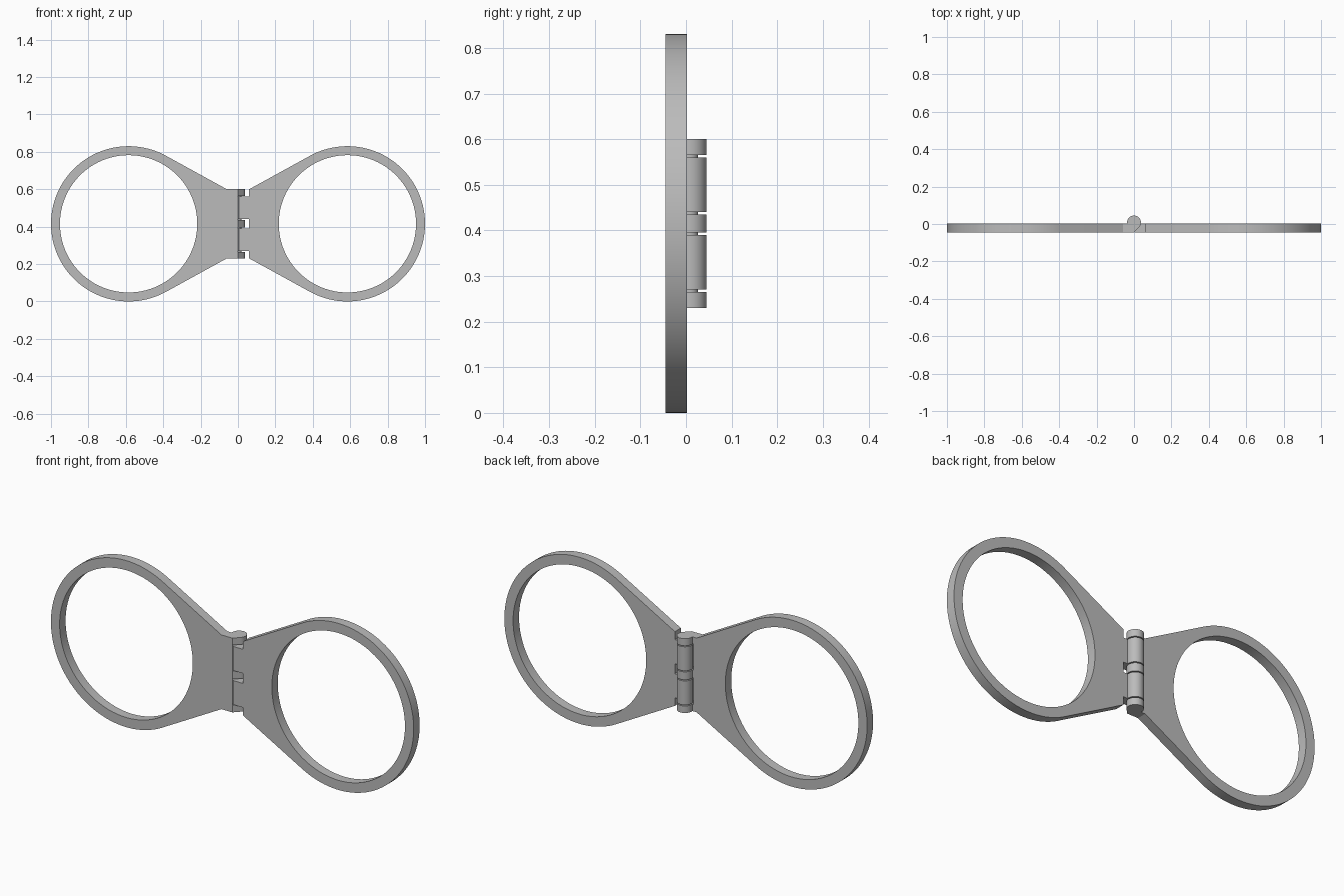
import bpy, bmesh
from math import sin, cos, pi, acos, atan2, hypot, radians

if "Cube" in bpy.data.objects:
    bpy.data.objects.remove(bpy.data.objects["Cube"], do_unlink=True)

grey = bpy.data.materials.new("satin_grey")
grey.use_nodes = True
grey.diffuse_color = (0.5, 0.5, 0.5, 1)
grey.node_tree.nodes["Principled BSDF"].inputs["Base Color"].default_value = (0.5, 0.5, 0.5, 1)

FRONT, BACK = -0.045, 0.002        # plate faces in y
RING_X, MID_Z, OUTER, INNER = 0.585, 0.415, 0.415, 0.367
NECK_X, NECK_H = 0.06, 0.185       # where the plate meets the hinge
PIN_Y, BARREL = 0.008, 0.037       # hinge axis and radius


def arc(cx, cy, r, start, end, count):
    steps = [start + (end - start) * i / count for i in range(count + 1)]
    return [(cx + r * cos(a), cy + r * sin(a)) for a in steps]


def prism(name, loops, place, depth):
    """Fill the outline (further loops are holes) and extrude it along depth."""
    bm = bmesh.new()
    edges = []
    for loop in loops:
        vs = [bm.verts.new(place(*p)) for p in loop]
        edges += [bm.edges.new((v, vs[i - 1])) for i, v in enumerate(vs)]
    bmesh.ops.triangle_fill(bm, edges=edges, use_beauty=True)
    new = bmesh.ops.extrude_face_region(bm, geom=bm.faces[:])["geom"]
    bmesh.ops.translate(bm, vec=depth, verts=[g for g in new if isinstance(g, bmesh.types.BMVert)])
    bmesh.ops.recalc_face_normals(bm, faces=bm.faces[:])
    mesh = bpy.data.meshes.new(name)
    bm.to_mesh(mesh)
    bm.free()
    mesh.materials.append(grey)
    obj = bpy.data.objects.new(name, mesh)
    bpy.context.collection.objects.link(obj)
    bpy.ops.object.select_all(action='DESELECT')
    obj.select_set(True)
    bpy.context.view_layer.objects.active = obj
    bpy.ops.object.shade_smooth_by_angle(angle=radians(30))
    return obj


# Ring plates: a round frame whose edges run tangent into the hinge neck
dx, dz = NECK_X - RING_X, NECK_H
tangent = atan2(dz, dx) - acos(OUTER / hypot(dx, dz))
for side, name in ((1, "left_ring_plate"), (-1, "right_ring_plate")):
    outer = arc(RING_X, MID_Z, OUTER, -tangent, tangent, 80)
    outer += [(NECK_X, MID_Z + NECK_H), (NECK_X, MID_Z - NECK_H)]
    inner = arc(RING_X, MID_Z, INNER, 0, 2 * pi, 96)[:-1]
    prism(name, [outer, inner], lambda x, z: (side * x, FRONT, z), (0, BACK - FRONT, 0))


# Hinge knuckles: a barrel with a sloped web reaching back to its plate
def knuckle(name, side, z0, z1, tip):
    outline = [(-NECK_X, BACK), (-NECK_X, FRONT), (tip, FRONT)]
    outline += arc(0, PIN_Y, BARREL, -pi / 4, pi + 0.16, 28)
    prism(name, [outline], lambda x, y: (side * x, y, z0), (0, 0, z1 - z0))


for i, (z0, z1) in enumerate(((0.23, 0.265), (0.395, 0.435), (0.565, 0.60))):
    knuckle(f"right_knuckle_{i + 1}", -1 * -1, z0, z1, 0.0)
for i, (z0, z1) in enumerate(((0.27, 0.39), (0.44, 0.56))):
    knuckle(f"left_knuckle_{i + 1}", -1, z0, z1, -0.005)
    # Relieved plate edge that clears the opposite barrel
    edge = [(-NECK_X, BACK), (-NECK_X, FRONT), (0, FRONT), (-0.03, -0.0205), (-0.042, BACK)]
    prism(f"right_plate_edge_{i + 1}", [edge], lambda x, y: (x, y, z0 - 0.005),
          (0, 0, z1 - z0 + 0.01))

# Hinge pin showing in the narrow gaps between knuckles
prism("hinge_pin", [arc(0, PIN_Y, 0.018, 0, 2 * pi, 24)[:-1]],
      lambda x, y: (x, y, 0.24), (0, 0, 0.35))
